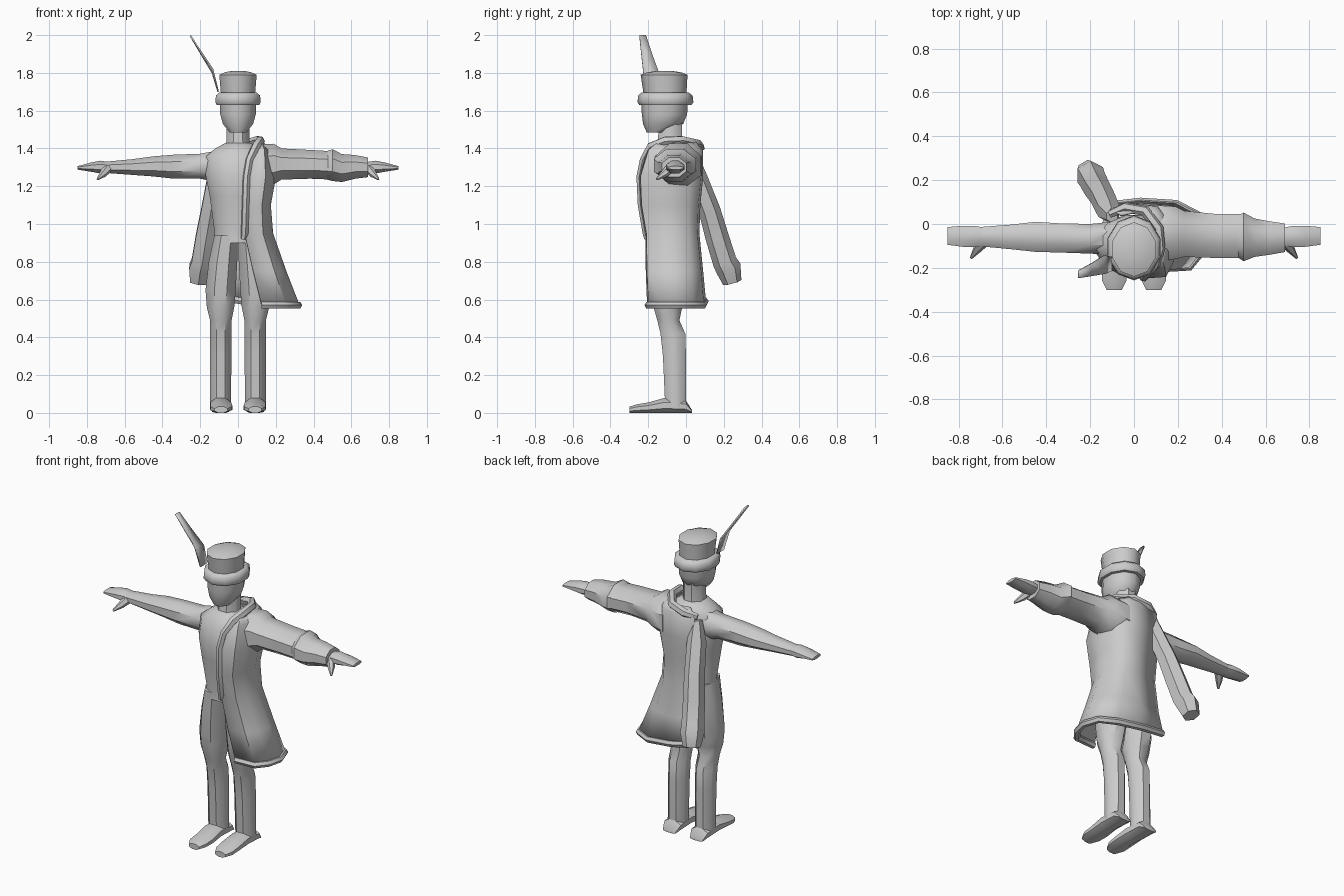
import bpy, bmesh, math

def finish(ob, angle=45):
    bpy.ops.object.select_all(action='DESELECT')
    ob.select_set(True)
    bpy.context.view_layer.objects.active = ob
    bpy.ops.object.shade_smooth_by_angle(angle=math.radians(angle))
    return ob

def grid_mesh(name, rows, closed, angle=45):
    """Skin a list of point rows; closed rows are capped at both ends."""
    bm = bmesh.new()
    vs = [[bm.verts.new(p) for p in row] for row in rows]
    n = len(rows[0])
    for a, b in zip(vs, vs[1:]):
        for i in range(n if closed else n - 1):
            j = (i + 1) % n
            bm.faces.new((a[i], a[j], b[j], b[i]))
    if closed:
        bm.faces.new(vs[0])
        bm.faces.new(vs[-1])
    bmesh.ops.recalc_face_normals(bm, faces=bm.faces)
    me = bpy.data.meshes.new(name)
    bm.to_mesh(me)
    bm.free()
    ob = bpy.data.objects.new(name, me)
    bpy.context.collection.objects.link(ob)
    return finish(ob, angle)

def loft(name, axis, stations, sides=8, angle=45):
    """Stations are (position, min1, max1, min2, max2) on the other two axes."""
    k = 1 / math.cos(math.pi / sides)
    rows = []
    for t, a0, a1, b0, b1 in stations:
        row = []
        for i in range(sides):
            w = 2 * math.pi * (i + .5) / sides
            u = (a0 + a1) / 2 + (a1 - a0) / 2 * k * math.cos(w)
            v = (b0 + b1) / 2 + (b1 - b0) / 2 * k * math.sin(w)
            row.append({'x': (t, u, v), 'y': (u, t, v), 'z': (u, v, t)}[axis])
        rows.append(row)
    return grid_mesh(name, rows, True, angle)

def sweep(name, pts, radii, depth=1.0):
    cu = bpy.data.curves.new(name, 'CURVE')
    cu.dimensions = '3D'
    cu.bevel_depth = depth
    cu.bevel_resolution = 1
    cu.use_fill_caps = True
    sp = cu.splines.new('POLY')
    sp.points.add(len(pts) - 1)
    for q, p, r in zip(sp.points, pts, radii):
        q.co = (*p, 1)
        q.radius = r
    ob = bpy.data.objects.new(name, cu)
    bpy.context.collection.objects.link(ob)
    bpy.ops.object.select_all(action='DESELECT')
    ob.select_set(True)
    bpy.context.view_layer.objects.active = ob
    bpy.ops.object.convert(target='MESH')
    return finish(bpy.context.view_layer.objects.active, 50)

# head, neck and hat
loft("head", 'z', [(1.485, -.045, .045, -.205, -.09), (1.53, -.08, .08, -.222, -.02),
                   (1.58, -.094, .094, -.228, 0), (1.66, -.096, .096, -.232, .005)], 10)
loft("neck", 'z', [(1.37, -.075, .075, -.16, -.005), (1.44, -.06, .06, -.15, -.02),
                   (1.54, -.06, .06, -.14, -.02)])
loft("hat_band", 'z', [(1.63, -.112, .112, -.24, .022), (1.645, -.12, .12, -.25, .032),
                       (1.68, -.117, .117, -.246, .028), (1.695, -.1, .1, -.23, .01)], 10)
loft("hat_crown", 'z', [(1.66, -.088, .088, -.215, -.005), (1.79, -.099, .099, -.234, .002),
                        (1.803, -.07, .07, -.2, -.03), (1.811, -.03, .03, -.15, -.08)], 10)
plume = grid_mesh("hat_plume", [[(-.105, -.215, 1.70), (-.105, -.15, 1.70)],
                                [(-.135, -.228, 1.82), (-.135, -.143, 1.80)],
                                [(-.195, -.238, 1.91), (-.195, -.18, 1.90)],
                                [(-.253, -.247, 1.998), (-.253, -.212, 1.998)]], False)
m = plume.modifiers.new("thickness", 'SOLIDIFY')
m.thickness, m.offset = .008, 0

# fitted jacket torso
loft("jacket", 'z', [(.90, -.128, .128, -.205, .015), (.96, -.125, .125, -.202, .015),
                     (1.15, -.15, .15, -.232, .03), (1.26, -.172, .172, -.238, .04),
                     (1.36, -.168, .168, -.21, .035), (1.40, -.12, .12, -.18, .02),
                     (1.43, -.065, .065, -.155, -.01)], 12)

# bare jacket arm
loft("right_arm", 'x', [(-.10, -.14, .01, 1.22, 1.39), (-.2, -.135, .0, 1.24, 1.372),
                        (-.34, -.13, .003, 1.24, 1.367), (-.45, -.127, .01, 1.252, 1.358),
                        (-.56, -.115, -.003, 1.26, 1.343), (-.72, -.1, -.015, 1.272, 1.328)])

# wide coat sleeve with cuff
loft("left_sleeve", 'x', [(.10, -.17, .085, 1.19, 1.42), (.19, -.16, .08, 1.21, 1.425),
                          (.23, -.15, .06, 1.235, 1.4), (.38, -.155, .045, 1.24, 1.392),
                          (.5, -.155, .045, 1.235, 1.385)], 8)
loft("left_cuff", 'x', [(.47, -.15, .035, 1.235, 1.385), (.5, -.17, .052, 1.228, 1.396),
                        (.55, -.15, .025, 1.222, 1.37), (.62, -.14, .012, 1.24, 1.365),
                        (.688, -.128, .002, 1.248, 1.352)])

# legs, feet and hands in pairs
for side, s in (("left", 1), ("right", -1)):
    def band(lo, hi):
        return (lo, hi) if s > 0 else (-hi, -lo)
    loft(side + "_leg", 'z', [(z, *band(a, b), y0, y1) for z, a, b, y0, y1 in (
        (.03, .037, .147, -.11, 0), (.3, .035, .147, -.122, 0), (.42, .035, .147, -.135, -.004),
        (.49, .034, .148, -.152, -.035), (.56, .02, .165, -.172, -.02),
        (.65, .012, .172, -.185, .0), (.8, .004, .155, -.195, .018), (.94, 0, .125, -.2, .015))])
    loft(side + "_foot", 'y', [(y, *band(a, b), 0, h) for y, a, b, h in (
        (.032, .05, .135, .015), (0, .036, .147, .065), (-.11, .036, .147, .08),
        (-.2, .03, .145, .055), (-.26, .035, .145, .045), (-.3, .055, .125, .033))])
    loft(side + "_hand", 'x', [(s * x, a, b, c, d) for x, a, b, c, d in (
        (.66, -.095, -.02, 1.275, 1.325), (.73, -.105, -.008, 1.268, 1.335),
        (.78, -.104, -.008, 1.277, 1.325), (.85, -.095, -.014, 1.288, 1.306))])
    sweep(side + "_thumb", [(s * .69, -.085, 1.295), (s * .715, -.115, 1.265),
                            (s * .743, -.155, 1.237)], (.026, .02, .006))

# draped coat: (height, front edge x, front y, side x, back y, back edge x)
def coat_row(z, xf, yf, xs, yb, xe):
    lift = .05 if z < .6 else 0
    d = yb - yf
    pts = [(xf, yf, z), (xf + .65 * (xs - xf), yf + .02 * d, z),
           (xs - .02, yf + .22 * d, z), (xs, yf + .5 * d, z), (xs - .03, yf + .8 * d, z),
           (xs * .6, yb - .01, z), (.03, yb, z + .4 * lift), (xe, yb - .02, z + lift)]
    return pts

rows = [coat_row(*r) for r in (
    (1.43, .10, -.15, .13, .06, -.06), (1.39, .075, -.20, .17, .085, -.10),
    (1.25, .045, -.243, .195, .085, -.13), (1.10, .04, -.236, .168, .07, -.12),
    (.95, .035, -.21, .18, .065, -.11), (.75, .08, -.207, .25, .085, -.12),
    (.57, .125, -.2, .32, .10, -.14))]
coat = grid_mesh("draped_coat", rows, False)
m = coat.modifiers.new("thickness", 'SOLIDIFY')
m.thickness, m.offset = .012, 0

# rolled trim: hem, front edge and collar
sweep("coat_hem", rows[-1], [.02] * 8)
edge = [r[0] for r in rows[4:1:-1]]
collar = [(.06, -.225, 1.34), (.095, -.185, 1.41), (.118, -.11, 1.44), (.11, -.02, 1.443),
          (.05, .06, 1.425), (-.04, .075, 1.405), (-.11, .045, 1.385)]
sweep("coat_edge_trim", [(.03, -.205, .92)] + edge + collar,
      [.016] + [.02] * 4 + [.025] * 5 + [.018])

# empty sleeve hanging behind
sweep("hanging_sleeve", [(-.10, .035, 1.36), (-.115, .06, 1.24), (-.145, .125, 1.07),
                         (-.17, .165, .93), (-.19, .205, .80), (-.2, .225, .765),
                         (-.21, .245, .69)], (.03, .055, .058, .062, .064, .068, .05))
